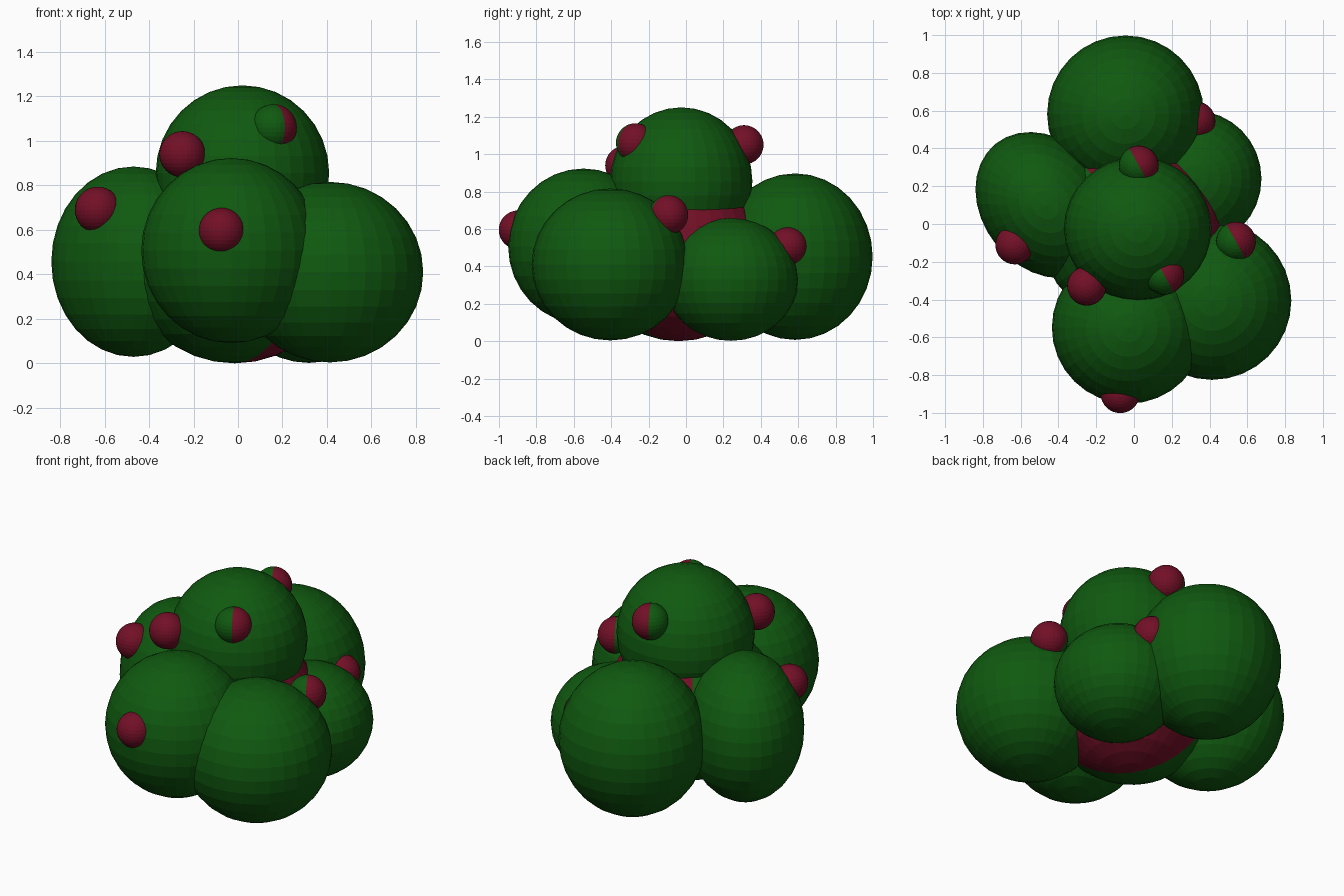
import bpy, math
from mathutils import Vector

if "Cube" in bpy.data.objects:
    bpy.data.objects.remove(bpy.data.objects["Cube"])


def mat(name, col):
    m = bpy.data.materials.new(name)
    m.diffuse_color = (*col, 1)
    m.use_nodes = True
    m.node_tree.nodes["Principled BSDF"].inputs["Base Color"].default_value = m.diffuse_color
    return m


GREEN = mat("leaf green", (0.005, 0.1, 0.005))
RED = mat("berry red", (0.17, 0.005, 0.02))


def ball(name, loc, radii, mats, angle=0, split=False, seg=32, rings=16):
    """Flat-faced ellipsoid turned about z; split paints its local +x half with the second colour."""
    bpy.ops.mesh.primitive_uv_sphere_add(segments=seg, ring_count=rings, radius=1, location=loc,
                                         rotation=(0, 0, math.radians(angle)))
    o = bpy.context.object
    o.name = name
    o.scale = radii
    for m in mats:
        o.data.materials.append(m)
    if split:
        for p in o.data.polygons:
            p.material_index = 1 if p.center.x > 0 else 0
    return o


# leafy clumps: name, centre, radii, turn about z
for name, loc, radii, turn in [
    ("top_clump", (0.02, -0.025, 0.855), (0.39, 0.38, 0.395), 0),
    ("back_clump", (-0.045, 0.583, 0.452), (0.415, 0.415, 0.445), 0),
    ("front_clump", (-0.03, -0.548, 0.507), (0.405, 0.403, 0.416), 0),
    ("right_clump", (0.413, -0.405, 0.41), (0.42, 0.42, 0.406), 0),
    ("left_clump", (-0.47, 0.1, 0.457), (0.418, 0.334, 0.428), 129),
    ("right_back_clump", (0.32, 0.24, 0.33), (0.355, 0.36, 0.328), 0),
]:
    ball(name, loc, radii, [GREEN], turn)

# inner core, half green and half red
ball("core", (-0.015, -0.04, 0.45), (0.48, 0.48, 0.45), [GREEN, RED], 35, True)

# all-red berries
for i, loc in enumerate([(-0.073, -0.897, 0.595), (-0.25, -0.328, 0.94),
                         (0.327, 0.545, 0.505), (-0.63, -0.11, 0.69)]):
    ball(f"red_berry_{i + 1}", loc, (0.104,) * 3, [RED])

# half-ripe berries, green on one side
for i, loc in enumerate([(0.16, -0.27, 1.06), (0.025, 0.31, 1.05), (0.54, -0.093, 0.675)]):
    ball(f"half_ripe_berry_{i + 1}", loc, (0.105,) * 3, [GREEN, RED], 29, True)
